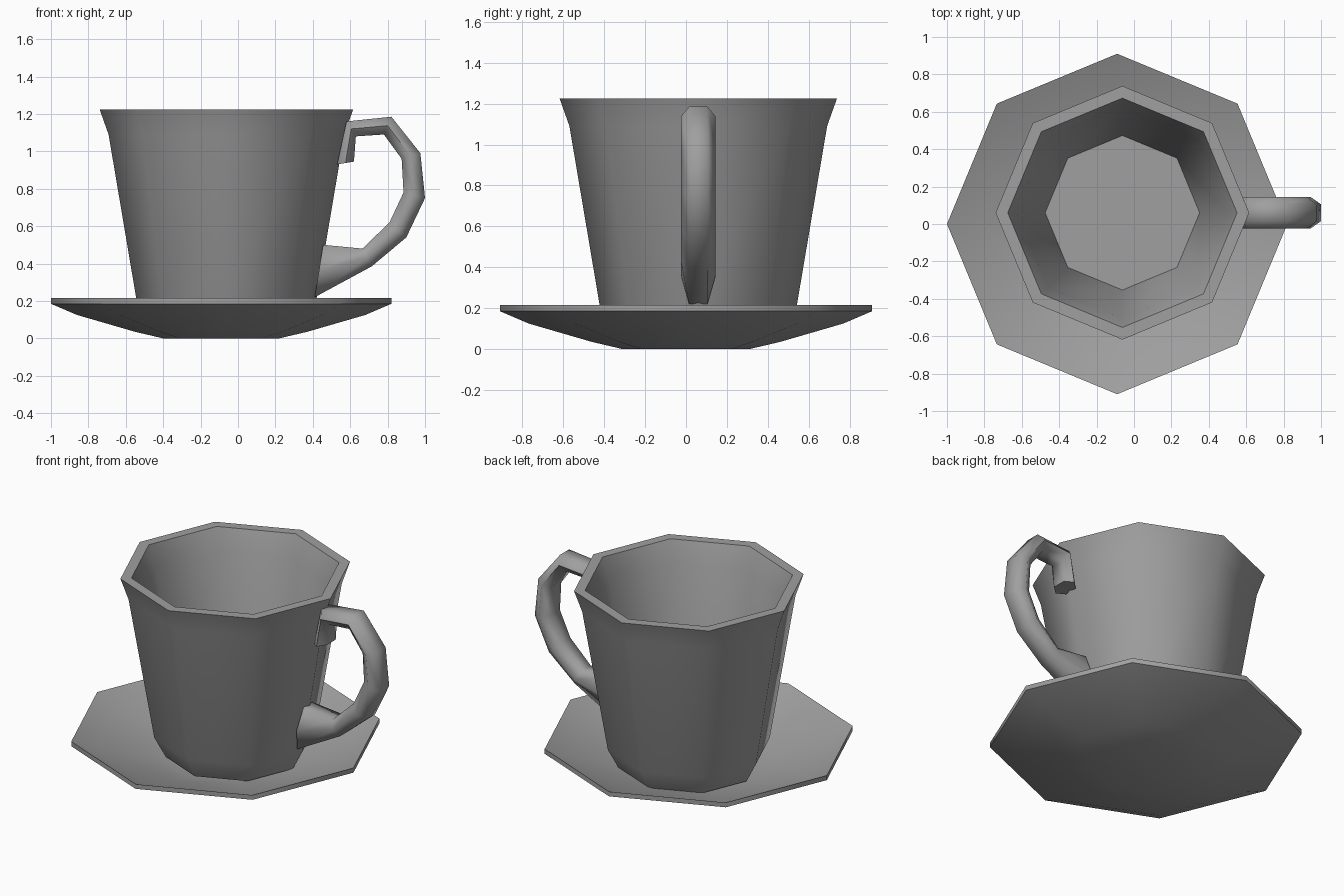
import bpy, bmesh, math
from mathutils import Vector

cube = bpy.data.objects.get("Cube")
if cube:
    bpy.data.objects.remove(cube, do_unlink=True)

grey = bpy.data.materials.new("plain_grey")
grey.use_nodes = True
COLOUR = (0.35, 0.35, 0.35, 1)
grey.diffuse_color = COLOUR
grey.node_tree.nodes["Principled BSDF"].inputs["Base Color"].default_value = COLOUR


def skin(name, rings, angle):
    """Join equal-sized rings of points into a closed, capped solid."""
    bm = bmesh.new()
    loops = [[bm.verts.new(p) for p in ring] for ring in rings]
    n = len(loops[0])
    for a, b in zip(loops, loops[1:]):
        for i in range(n):
            j = (i + 1) % n
            bm.faces.new((a[i], a[j], b[j], b[i]))
    bm.faces.new(loops[0])
    bm.faces.new(loops[-1])
    bmesh.ops.recalc_face_normals(bm, faces=bm.faces)
    mesh = bpy.data.meshes.new(name)
    bm.to_mesh(mesh)
    bm.free()
    mesh.materials.append(grey)
    obj = bpy.data.objects.new(name, mesh)
    bpy.context.collection.objects.link(obj)
    bpy.ops.object.select_all(action="DESELECT")
    obj.select_set(True)
    bpy.context.view_layer.objects.active = obj
    bpy.ops.object.shade_smooth_by_angle(angle=math.radians(angle))
    return obj


def lathe(name, profile, centre, sides=8):
    """Turn a (radius, height) profile into an octagonal solid."""
    turns = [math.tau * i / sides for i in range(sides)]
    rings = [[(centre[0] + r * math.cos(t), centre[1] + r * math.sin(t), z)
              for t in turns] for r, z in profile]
    return skin(name, rings, 50)


# Saucer: underside, thin rim, then the dished top
under = [(0.31, 0), (0.46, 0.035), (0.77, 0.125), (0.91, 0.185)]
top = [(r, z + 0.03) for r, z in reversed(under)]
lathe("saucer", under + top, (-0.09, 0))

# Cup: chamfered foot, flared wall, rim, then the hollow inside
cup_y = 0.06
outside = [(0.41, 0.06), (0.478, 0.19), (0.63, 1.09), (0.678, 1.225)]
inside = [(0.613, 1.225), (0.565, 1.09), (0.413, 0.2)]
lathe("cup", outside + inside, (-0.062, cup_y))

# Handle: six-sided sections between outer and inner edge points (x, z)
outer = [(0.53, 0.93), (0.58, 1.16), (0.82, 1.185), (0.975, 0.99),
         (1.0, 0.75), (0.9, 0.54), (0.715, 0.385), (0.41, 0.22)]
inner = [(0.62, 0.945), (0.63, 1.08), (0.78, 1.09), (0.875, 0.96),
         (0.885, 0.78), (0.81, 0.62), (0.665, 0.48), (0.455, 0.5)]
sections = []
for o, i in zip(outer, inner):
    a = Vector((o[0], cup_y, o[1]))
    b = Vector((i[0], cup_y, i[1]))
    mid, half, flat = (a + b) / 2, Vector((0, 0.085, 0)), Vector((0, 0.045, 0))
    sections.append([a - flat, a + flat, mid + half, b + flat, b - flat, mid - half])
skin("handle", sections, 75)
